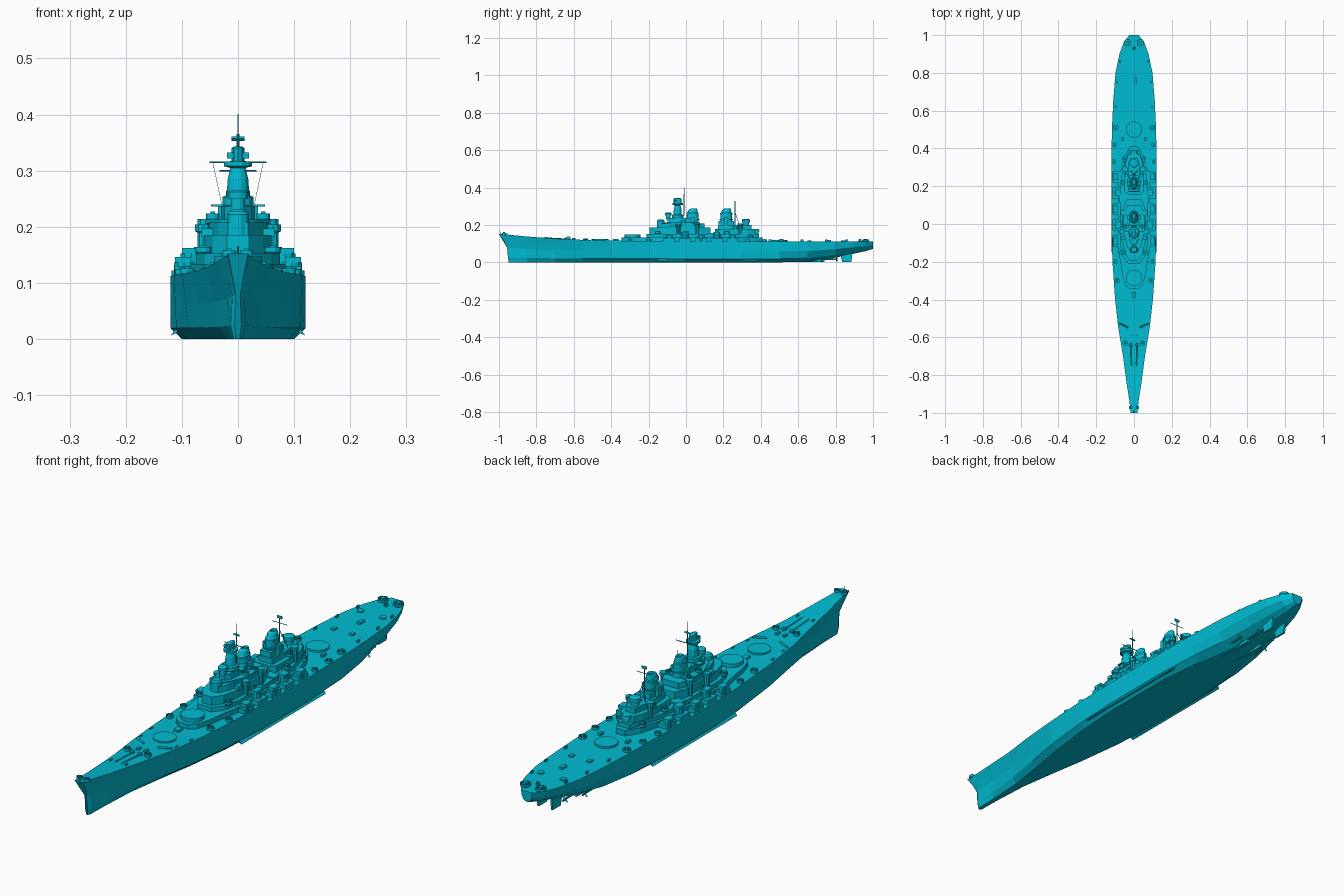
import bpy, bmesh, math
from mathutils import Vector

def finish(name, bm, smooth=False):
    bmesh.ops.remove_doubles(bm, verts=bm.verts, dist=1e-5)
    bmesh.ops.recalc_face_normals(bm, faces=bm.faces)
    me = bpy.data.meshes.new(name)
    bm.to_mesh(me)
    bm.free()
    me.materials.append(paint)
    ob = bpy.data.objects.new(name, me)
    bpy.context.collection.objects.link(ob)
    return ob

def loft(name, rings, cap=True):
    """Skin closed rings of equal length."""
    bm = bmesh.new()
    vs = [[bm.verts.new(p) for p in r] for r in rings]
    n = len(vs[0])
    for a, b in zip(vs, vs[1:]):
        for i in range(n):
            bm.faces.new((a[i], a[(i + 1) % n], b[(i + 1) % n], b[i]))
    if cap:
        bm.faces.new(vs[0])
        bm.faces.new(vs[-1])
    return finish(name, bm)

def prism(name, half, z0, z1, s=1.0):
    """Symmetric deckhouse from half an outline; s narrows the top."""
    full = half + [(-x, y) for x, y in reversed(half)]
    return loft(name, [[(x, y, z0) for x, y in full], [(x * s, y, z1) for x, y in full]])

def box(name, x, y, z0, z1, w, l):
    pts = [(-w, -l), (w, -l), (w, l), (-w, l)]
    return loft(name, [[(x + a / 2, y + b / 2, z) for a, b in pts] for z in (z0, z1)])

def turned(name, x, y, prof, n=16, oval=1.0):
    """Stack of rings: prof is (radius, z) with optional y shift; oval stretches y."""
    rings = []
    for p in prof:
        dy = p[2] if len(p) > 2 else 0
        rings.append([(x + p[0] * math.cos(2 * math.pi * (i + .5) / n),
                       y + dy + oval * p[0] * math.sin(2 * math.pi * (i + .5) / n), p[1]) for i in range(n)])
    return loft(name, rings)

def tub(name, x, y, z, r, h=.012, n=12):
    return turned(name, x, y, [(r * .85, z), (r, z + .003), (r, z + h), (r * .85, z + h), (r * .85, z + .004)], n)

def rod(name, a, b, r=.0012, n=6):
    a, b = Vector(a), Vector(b)
    q = (b - a).to_track_quat('Z', 'Y')
    ring = [q @ Vector((r * math.cos(2 * math.pi * i / n), r * math.sin(2 * math.pi * i / n), 0)) for i in range(n)]
    return loft(name, [[p + v for v in ring] for p in (a, b)])

paint = bpy.data.materials.new("teal_paint")
paint.diffuse_color = (0.0, 0.5, 0.65, 1)

# Hull: station y, half widths at deck / mid / bilge / bottom, deck z, keel z
stations = [
    (-1.0, .018, .004, .006, .003, .152, 0), (-.94, .024, .010, .013, .008, .147, 0),
    (-.85, .038, .020, .018, .010, .138, 0), (-.70, .058, .043, .036, .018, .127, 0),
    (-.55, .083, .070, .062, .040, .120, 0), (-.40, .100, .093, .088, .065, .116, 0),
    (-.20, .114, .112, .110, .090, .114, 0), (0, .120, .120, .120, .100, .112, 0),
    (.30, .120, .120, .120, .100, .112, 0), (.50, .117, .117, .110, .080, .112, 0),
    (.65, .110, .108, .090, .050, .112, .004), (.80, .098, .092, .065, .030, .112, .025),
    (.90, .077, .070, .045, .020, .112, .047), (.96, .055, .048, .030, .012, .112, .060),
    (1.0, .025, .022, .015, .006, .112, .072)]
rings = []
for y, wd, wm, wb, wk, zd, zk in stations:
    h = zd - zk
    side = [(wd, 1, -1), (wd * .5 + wm * .5, .77, -.975), (wm, .52, -.957), (wb, .17, -.952), (wk, 0, -.948)]
    right = [(w, max(y, stem), zk + f * h) for w, f, stem in side]
    rings.append(right + [(-x, yy, z) for x, yy, z in reversed(right)])
loft("hull", rings)

# Main gun barbettes and breakwater
for name, y, z in (("front", -.46, .124), ("second", -.285, .148), ("aft", .5, .12)):
    turned(name + "_barbette", 0, y, [(.043, .105), (.043, z)], 32)
for s in (-1, 1):
    rod("breakwater", (s * .078, -.525, .123), (s * .03, -.548, .123), .004, 4)

# Deckhouse tiers
prism("main_deckhouse", [(.02, .41), (.05, .36), (.08, .25), (.085, .1), (.085, -.13), (.072, -.2),
                         (.062, -.27), (.045, -.325), (.02, -.345)], .105, .134)
prism("second_tier", [(.025, .39), (.045, .34), (.068, .25), (.075, .1), (.075, -.1), (.06, -.17), (.03, -.21)], .134, .152)
prism("bridge_base", [(.04, .13), (.06, .08), (.06, -.1), (.045, -.16), (.02, -.195)], .152, .185)
prism("bridge_upper", [(.035, .1), (.052, .06), (.052, -.06), (.035, -.12), (.018, -.15)], .185, .208)
prism("bridge_deck", [(.04, .06), (.058, .03), (.058, -.03), (.03, -.1), (.015, -.115)], .206, .213)
prism("bridge_house", [(.026, .02), (.03, -.03), (.024, -.085), (.012, -.1)], .21, .236)
prism("aft_house", [(.03, .37), (.045, .33), (.052, .26), (.05, .17), (.03, .155)], .152, .178)
prism("aft_upper_house", [(.02, .35), (.03, .3), (.034, .22), (.03, .17)], .178, .2)

# Conning tower and forward directors
turned("conning_tower", 0, -.135, [(.02, .18), (.02, .222), (.015, .228)], 12)
turned("forward_director", 0, -.095, [(.013, .23), (.013, .25), (.018, .25), (.018, .262), (.012, .266)], 12)

# Fire control tower
turned("control_tower", 0, -.045, [(.03, .2), (.026, .235), (.029, .24), (.029, .253), (.021, .256), (.019, .285),
                                  (.014, .305), (.026, .308), (.026, .316), (.013, .317)], 12, 1.1)
turned("tower_director", 0, -.045, [(.012, .315), (.012, .34), (.008, .343)], 10, 1.8)
box("rangefinder", 0, -.055, .322, .332, .04, .012)

# Funnels with sloped caps, bases and platforms
for name, y, z in (("forward_funnel", .035, .2), ("aft_funnel", .215, .15)):
    turned(name, 0, y, [(.023, z), (.021, .255), (.022, .256), (.022, .263), (.019, .266), (.016, .28, .002), (.011, .288, .008),
                        (.009, .28, .008)], 16, 1.5)
    turned(name + "_platform", 0, y, [(.03, .226), (.03, .231)], 12, 1.25)
    for s in (-1, 1):
        box(name + "_searchlight_stand", s * .03, y, .2, .24, .012, .02)
box("aft_funnel_trunk", 0, .215, .15, .222, .046, .085)

# Aft director tower
turned("aft_director", 0, .32, [(.018, .178), (.016, .212), (.022, .213), (.022, .228), (.014, .232)], 12)
box("aft_rangefinder", 0, .32, .217, .225, .056, .012)
turned("aft_lower_director", 0, .375, [(.014, .134), (.014, .165), (.018, .166), (.016, .178)], 12)

# Masts, yards and stays
rod("main_mast", (0, -.01, .25), (0, -.01, .365), .0025)
rod("main_topmast", (0, -.01, .36), (0, -.01, .401), .001)
rod("main_yard", (-.051, -.01, .315), (.051, -.01, .315), .0015)
rod("radar_arm", (-.012, -.01, .357), (.012, -.01, .357), .004, 4)
rod("aft_mast", (0, .262, .19), (0, .262, .325), .002)
rod("aft_yard", (-.033, .262, .3), (.033, .262, .3), .0012)
box("aft_radar", 0, .262, .318, .328, .022, .004)
for s in (-1, 1):
    rod("mast_leg", (s * .02, .285, .2), (0, .262, .27), .0014)
    rod("signal_stay", (s * .045, -.01, .315), (s * .028, .01, .235), .0004, 3)

# Everything repeated on both sides
for s in (-1, 1):
    # secondary gun mounts, alternating low and raised
    for i, y in enumerate((-.09, -.005, .08, .165, .25)):
        up = .016 * (i % 2)
        x = s * (.096 - .012 * (i % 2))
        turned("secondary_barbette", x, y, [(.019, .108), (.019, .136 + up)], 10)
        box("secondary_mount", x + s * .002, y, .136 + up, .146 + up, .028, .036)
        box("secondary_sponson", s * .088, y, .112, .13, .05, .058)
    # side directors and bridge wings
    for x, y, z0, z1 in ((.062, -.04, .15, .19), (.058, .06, .15, .2), (.046, .29, .15, .195)):
        turned("side_director", s * x, y, [(.011, z0), (.011, z1), (.015, z1 + .002), (.015, z1 + .014)], 10)
    box("bridge_wing", s * .045, -.075, .182, .197, .04, .022)
    box("signal_platform", s * .033, -.03, .236, .24, .03, .025)
    box("boat_platform", s * .055, .135, .15, .158, .045, .04)
    # anti-aircraft gun tubs with guns
    for x, y, z, r in ((.105, .42, .11, .013), (.097, .51, .11, .015), (.1, -.2, .113, .013),
                       (.09, -.3, .114, .014), (.107, .33, .11, .012), (.062, -.15, .152, .015),
                       (.066, .0, .152, .013), (.045, -.015, .212, .012), (.045, .045, .205, .012),
                       (.05, .345, .134, .014), (.06, .22, .152, .014), (.034, .96, .111, .02),
                       (.016, -.972, .146, .012), (.045, -.63, .122, .013), (.04, .265, .178, .013)):
        tub("gun_tub", s * x, y, z, r)
        box("light_gun", s * x, y, z + .003, z + .015, r * .7, r * .9)
    # deck fittings: capstans, anchor gear, bollards, hatches
    turned("capstan", s * .017, -.64, [(.009, .118), (.009, .13), (.006, .134)], 10)
    box("anchor_windlass", s * .016, -.6, .118, .13, .01, .02)
    rod("anchor_chain", (s * .016, -.63, .124), (s * .014, -.75, .131), .0025, 4)
    for y, x in ((-.75, .035), (-.5, .078), (-.42, .088), (.62, .095), (.75, .09), (.86, .075)):
        box("bollard", s * x, y, .108, .122 if y > -.6 else .136, .005, .014)
    box("deck_hatch", s * .04, .66, .11, .118, .016, .02)
    box("vent_locker", s * .06, .45, .11, .122, .012, .02)
    # catapult base disc at the stern
    turned("stern_disc", s * .05, .84, [(.013, .11), (.013, .117)], 12)
    # rudder
    loft("rudder", [[(s * .03 + a * .004, y0 if b < 0 else y1, z) for a, b in ((-1, -1), (1, -1), (1, 1), (-1, 1))]
                    for y0, y1, z in ((.835, .885, .003), (.82, .89, .06))])
    # skeg, propeller shafts, struts and propellers
    loft("skeg", [[(s * .032 + a * .006, y, z) for a, z in ((-1, .002), (1, .002), (1, .04), (-1, .04))]
                  for y in (.5, .74)])
    for x, y0, y1 in ((.032, .6, .81), (.062, .52, .73)):
        rod("propeller_shaft", (s * x, y0, .018), (s * x, y1, .016), .004, 8)
        rod("shaft_strut", (s * x, y1 - .025, .016), (s * (x - .012), y1 - .03, .055), .003, 4)
        for k in range(4):
            a = math.pi / 2 * k + .78
            rod("propeller_blade", (s * x, y1 - .005, .016),
                (s * x + .014 * math.cos(a), y1 - .005, .016 + .014 * math.sin(a)), .004, 4)
    # bilge keel
    loft("bilge_keel", [[(s * .107, y, .012), (s * .12, y, .006), (s * .111, y, .018)] for y in (-.15, .38)])

# Centreline fittings
box("forward_hatch", 0, -.375, .112, .124, .022, .03)
box("stern_crane_base", .008, .76, .11, .12, .014, .03)
turned("stern_crane", 0, .93, [(.008, .11), (.006, .124)], 10)
rod("bow_staff", (0, -.99, .15), (0, -.995, .165), .0015)
